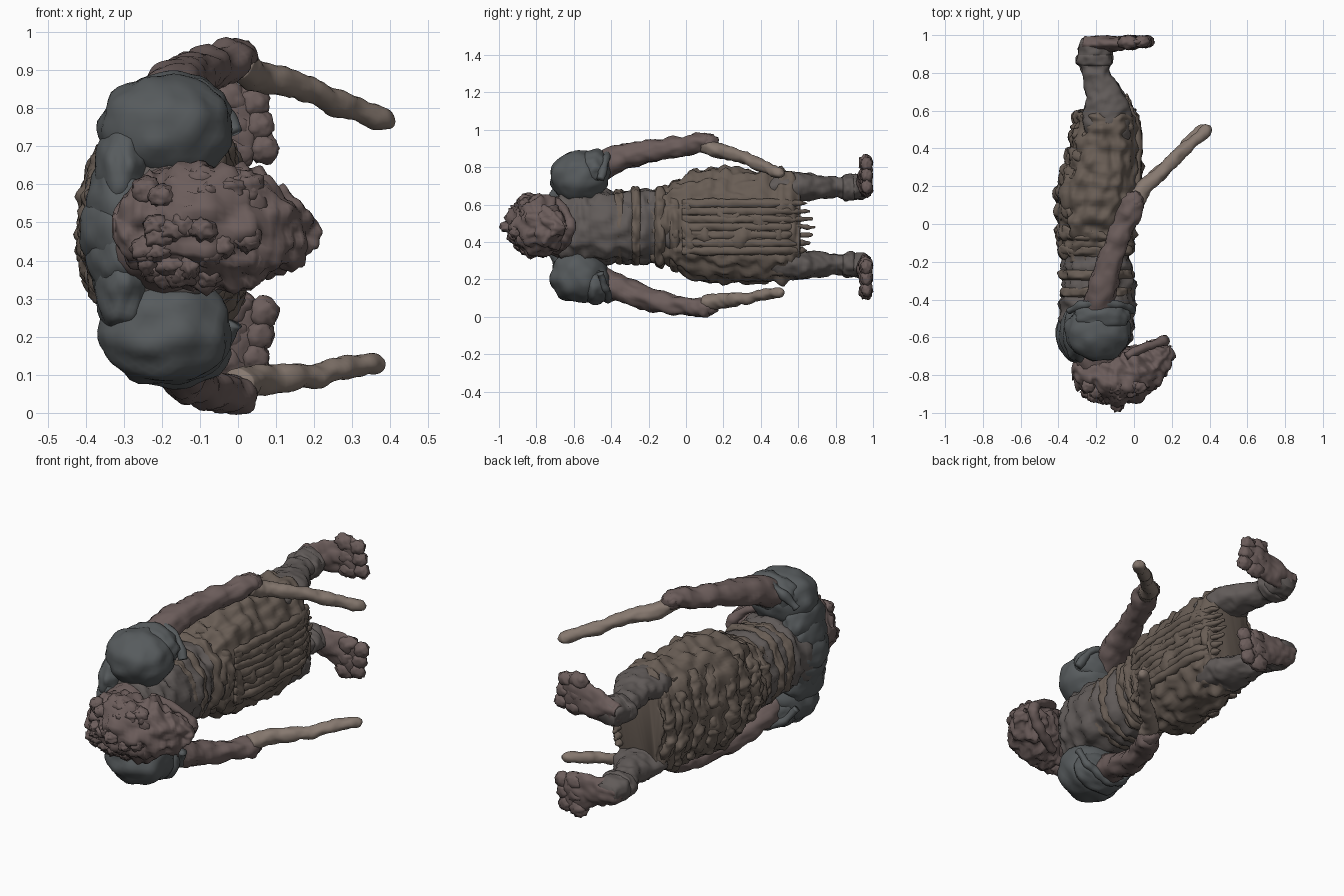
import bpy, bmesh, math, random
from mathutils import Vector, noise

random.seed(4)
MID = 0.48  # lateral mirror plane (the figure lies along y, its chest faces +x)


def mat(name, c):
    m = bpy.data.materials.new(name)
    m.diffuse_color = (*c, 1)
    return m


HIDE = mat("hide", (0.12, 0.105, 0.10))
SKIN = mat("skin", (0.15, 0.11, 0.105))
STEEL = mat("steel", (0.095, 0.105, 0.11))
CLOTH = mat("cloth", (0.14, 0.11, 0.09))
BONE = mat("bone", (0.24, 0.19, 0.16))


def finish(bm, name, material):
    bmesh.ops.recalc_face_normals(bm, faces=bm.faces)
    me = bpy.data.meshes.new(name)
    bm.to_mesh(me)
    bm.free()
    me.materials.append(material)
    me.shade_smooth()
    ob = bpy.data.objects.new(name, me)
    bpy.context.collection.objects.link(ob)
    return ob


def cat(a, b, c, d, t):
    return 0.5 * (2*b + (c - a)*t + (2*a - 5*b + 4*c - d)*t*t + (3*b - a - 3*c + d)*t**3)


def loft(name, secs, material, rough=0.012, freq=14, seg=40, step=8, folds=0, ribs=0, power=1.0, ref=(0, 0, 1)):
    """Sections (x, y, z, radius in depth, radius along ref) swept with smooth interpolation."""
    s = [secs[0]] + list(secs) + [secs[-1]]
    rows = []
    for i in range(1, len(s) - 2):
        for k in range(step):
            rows.append([cat(s[i-1][j], s[i][j], s[i+1][j], s[i+2][j], k/step) for j in range(5)])
    rows.append(list(secs[-1]))
    ref = Vector(ref)
    bm = bmesh.new()
    rings = []
    for n, r in enumerate(rows):
        p = Vector(r[:3])
        tan = (Vector(rows[min(n+1, len(rows)-1)][:3]) - Vector(rows[max(n-1, 0)][:3])).normalized()
        side = (ref - tan * tan.dot(ref)).normalized()
        dep = side.cross(tan)
        ring = []
        for k in range(seg):
            a = 2*math.pi*k/seg
            c, q = math.cos(a), math.sin(a)
            c = math.copysign(abs(c)**power, c)
            q = math.copysign(abs(q)**power, q)
            d = dep * c * max(r[3], .004) + side * q * max(r[4], .004)
            v = p + d
            off = rough * (noise.noise(v*freq) + 0.6*noise.noise(v*freq*2.3))
            off += folds * math.sin(a*14 + 3*noise.noise(v*4))
            off += ribs * math.sin(n*2*math.pi/step*1.5 + 2*noise.noise(v*6))
            ring.append(bm.verts.new(v + d.normalized()*off))
        rings.append(ring)
    for A, B in zip(rings, rings[1:]):
        for k in range(seg):
            bm.faces.new((A[k], A[(k+1) % seg], B[(k+1) % seg], B[k]))
    bm.faces.new(rings[0])
    bm.faces.new(rings[-1])
    return finish(bm, name, material)


def lumps(name, items, material, rough=0.25):
    """Group of knobbly ellipsoids: (centre, radii)."""
    bm = bmesh.new()
    for c, r in items:
        c = Vector(c)
        for v in bmesh.ops.create_icosphere(bm, subdivisions=4 if max(r) > .08 else 3, radius=1)["verts"]:
            f = 1 + rough * noise.noise(v.co*2.5 + c*9)
            v.co = c + Vector([v.co[j]*r[j]*f for j in range(3)])
    return finish(bm, name, material)


# torso, hunched back, neck
loft("torso", [(-.2, -.71, .48, .06, .08), (-.2, -.66, .48, .16, .19), (-.2, -.55, .48, .19, .2),
               (-.19, -.4, .48, .195, .19), (-.2, -.25, .48, .18, .19), (-.2, -.12, .485, .175, .2),
               (-.2, -.05, .485, .17, .2)], HIDE, .024, ribs=.006, seg=64, power=.9)
lumps("hunched_back", [((-.3, -.58, MID+d), (.115-.25*abs(d), .15, .13)) for d in (-.15, -.07, 0, .07, .15)],
      STEEL, .12)
loft("neck", [(-.2, -.6, .48, .15, .18), (-.19, -.7, .48, .135, .16), (-.15, -.8, .48, .11, .12)], SKIN, .015)

# tattered skirt with folds and belt tiers
loft("skirt", [(-.2, -.2, .48, .16, .18), (-.2, -.1, .485, .185, .21), (-.195, 0, .49, .205, .27),
               (-.19, .15, .487, .213, .305), (-.165, .3, .485, .195, .305), (-.145, .45, .485, .178, .3),
               (-.14, .56, .485, .16, .29), (-.14, .61, .485, .13, .26)],
     CLOTH, .028, 12, seg=110, folds=.004, ribs=.006, power=.88)
for i, y in enumerate((-.36, -.27, -.14, -.06)):
    h = (.19, .195, .21, .235)[i]
    loft("belt_%d" % i, [(-.2, y-.035, .485, .16, h-.03), (-.2, y-.015, .485, .195, h+.004),
                         (-.2, y+.018, .485, .195, h+.004), (-.2, y+.035, .485, .16, h-.03)],
         CLOTH, .022, seg=72, power=.93)

# hanging front strips and frayed ends
for i in range(7):
    z = MID + (i-3)*.042
    e = .69 - .014*abs(i-3)
    loft("front_strip_%d" % i, [(-.01, -.02, z, .012, .02), (.01, .1, z, .02, .025), (.018, .3, z, .02, .025),
                                (.015, .5, z, .022, .022), (-.02, .6, z, .022, .018), (-.04, e, z, .005, .005)],
         CLOTH, .01, 18, seg=16)
# ragged tiers across the back
for i, y in enumerate((-.15, -.05, .06, .16, .26, .36, .46, .55)):
    x = (-.365, -.385, -.385, -.385, -.355, -.325, -.305, -.29)[i]
    w = (.15, .18, .22, .23, .24, .24, .23, .2)[i]
    loft("back_tier_%d" % i, [(x+.05, y, MID-w, .015, .02), (x+.005, y+.01, MID-w*.55, .026, .04),
                              (x-.005, y, MID, .026, .036), (x+.005, y+.01, MID+w*.55, .026, .04),
                              (x+.05, y, MID+w, .015, .02)], CLOTH, .022, 18, seg=20, step=12, ref=(0, 1, 0))

# head: skull sloping down to a long overhanging muzzle
loft("head", [(-.33, -.78, .49, .02, .02), (-.3, -.78, .49, .07, .08), (-.2, -.79, .49, .115, .14),
              (-.09, -.815, .49, .14, .165), (0, -.785, .485, .13, .16), (.08, -.74, .48, .11, .125),
              (.14, -.695, .48, .08, .085), (.18, -.655, .48, .04, .04), (.19, -.64, .48, .004, .004)],
     SKIN, .035, 16, seg=60)
knobs = []
for i in range(26):
    a, x = random.uniform(-1.3, 1.3), random.uniform(-.27, .04)
    w = (1 - ((x+.09)/.26)**2)**.5
    knobs.append(((x, -.81-.115*w*math.cos(a), .49+.14*w*math.sin(a)),
                  (random.uniform(.025, .045), .035, random.uniform(.025, .04))))
knobs += [((-.09, -.95, .48), (.035, .045, .03)), ((-.22, -.9, .49), (.03, .035, .03))]
lumps("head_knobs", knobs, SKIN, .4)
lumps("brow", [((.03, -.86, MID+s*.065), (.045, .03, .05)) for s in (-1, 1)], SKIN)
loft("jaw_ridge", [(-.04, -.7, .35, .02, .02), (.07, -.65, .39, .025, .025), (.14, -.625, .44, .025, .025),
                   (.16, -.62, .48, .022, .025), (.14, -.625, .52, .025, .025), (.07, -.65, .57, .025, .025),
                   (-.04, -.7, .62, .02, .02)], SKIN, .01, seg=16, ref=(0, 1, 0))

# arms: upper arm, elbow, forearm stick (the two sides hang slightly differently)
arms = {"left": ([(-.2, -.5, .78), (-.17, -.35, .85), (-.12, -.18, .885), (-.06, -.02, .912), (-.01, .1, .935),
                  (.01, .16, .925)],
                 [(0, .1, .915), (.05, .19, .885), (.14, .27, .868), (.23, .36, .83), (.32, .44, .79),
                  (.385, .5, .768), (.405, .52, .765)]),
        "right": ([(-.2, -.5, .2), (-.17, -.35, .15), (-.13, -.18, .09), (-.07, -.02, .06), (-.01, .1, .053),
                   (.01, .16, .06)],
                  [(0, .1, .075), (.05, .19, .085), (.14, .27, .093), (.22, .35, .102), (.29, .43, .122),
                   (.36, .5, .132), (.38, .52, .135)])}
for side, (up, fore) in arms.items():
    ru = (.09, .078, .068, .058, .058, .025)
    rf = (.045, .044, .038, .034, .033, .028, .004)
    loft(side + "_upper_arm", [(*p, r, r*.88) for p, r in zip(up, ru)], SKIN, .016, ribs=.002, seg=32)
    lumps(side + "_elbow", [((0, .12, up[4][2]), (.05, .055, .045))], SKIN)
    loft(side + "_forearm", [(*p, r, r*.9) for p, r in zip(fore, rf)], BONE, .01, seg=24)

# mirrored shoulders, legs and feet
for side, s in (("left", 1), ("right", -1)):
    def P(x, y, d, a, b):
        return (x, y, MID + .005 + s*d, a, b)
    lumps(side + "_shoulder_plate", [((-.19, -.57, MID+s*.265), (.175, .155, .145)),
                                     ((-.17, -.49, MID+s*.31), (.15, .09, .105))], STEEL, .1)
    loft(side + "_plate_rim", [P(-.34, -.46, .27, .02, .02), P(-.27, -.43, .35, .022, .022),
                               P(-.17, -.42, .385, .022, .022), P(-.06, -.43, .34, .022, .022),
                               P(-.01, -.46, .25, .02, .02)], STEEL, .01, seg=16, ref=(0, 1, 0))
    loft(side + "_leg", [P(-.14, .45, .19, .11, .08), P(-.14, .55, .2, .13, .085), P(-.145, .62, .21, .122, .075),
                         P(-.165, .7, .21, .09, .066), P(-.2, .79, .205, .07, .053),
                         P(-.21, .86, .205, .085, .058), P(-.21, .93, .21, .085, .068),
                         P(-.21, .985, .215, .06, .055)], HIDE, .015, seg=40)
    loft(side + "_ankle_cuff", [P(-.21, .83, .205, .06, .045), P(-.21, .85, .205, .092, .066),
                                P(-.21, .89, .205, .092, .068), P(-.21, .91, .205, .07, .055)], HIDE, .015)
    loft(side + "_foot", [P(-.28, .96, .215, .01, .01), P(-.26, .955, .215, .035, .05),
                          P(-.17, .955, .225, .04, .075), P(-.07, .96, .25, .034, .09),
                          P(.02, .965, .27, .03, .1), P(.06, .967, .27, .01, .06)], SKIN, .016)
    # three broad toes and knuckles
    toes = [((.065 - .012*i, .966, MID+s*(.215+.06*i)), (.042, .032, .04)) for i in range(3)]
    toes += [((-.01-.01*i, .962, MID+s*(.205+.07*i)), (.055, .037, .045)) for i in range(3)]
    lumps(side + "_toes", toes, SKIN, .3)
